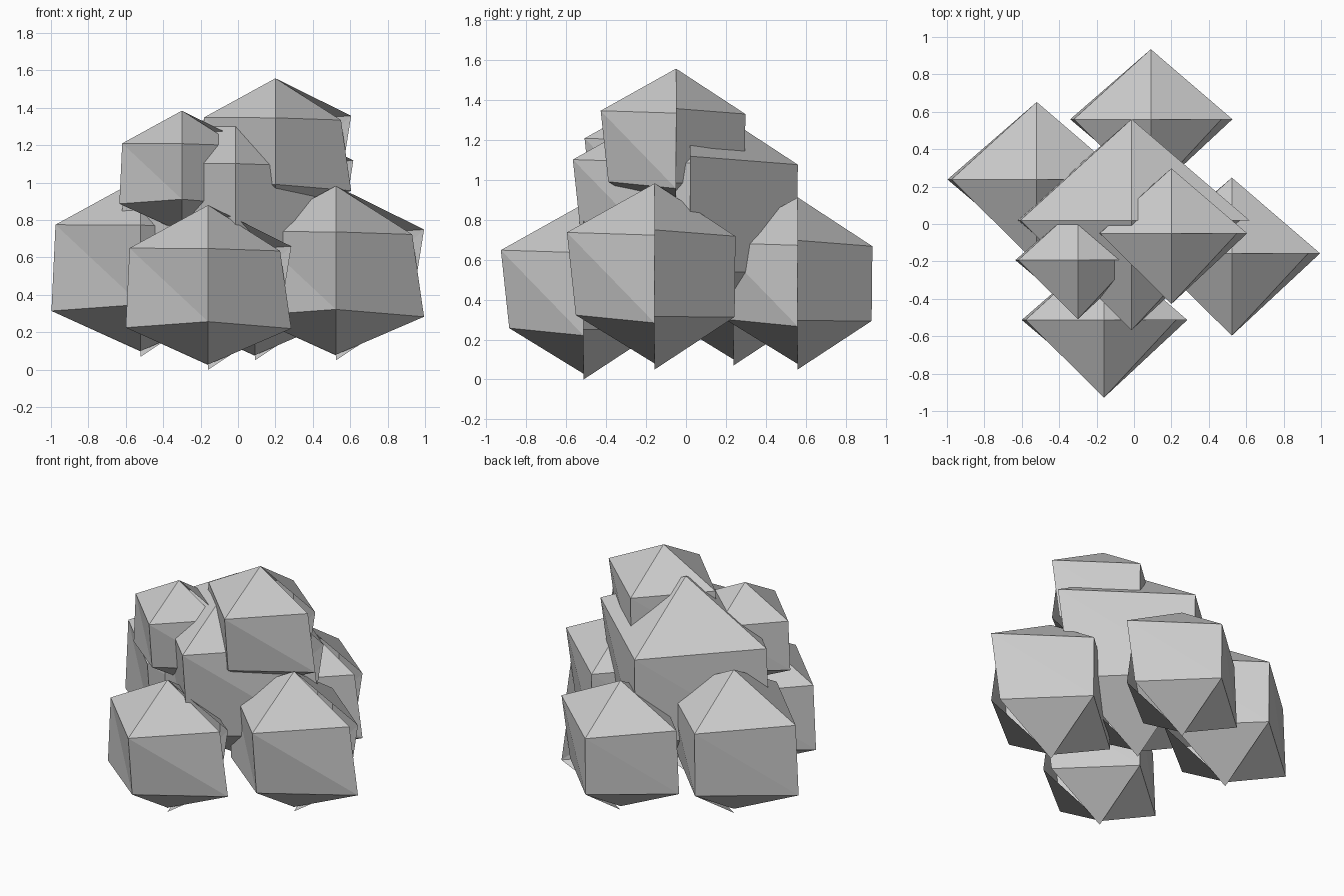
import bpy, bmesh

if "Cube" in bpy.data.objects:
    bpy.data.objects.remove(bpy.data.objects["Cube"])

# One flat colour
grey = bpy.data.materials.new("light grey")
grey.diffuse_color = (0.6, 0.6, 0.6, 1)
grey.use_nodes = True
grey.node_tree.nodes["Principled BSDF"].inputs["Base Color"].default_value = grey.diffuse_color

# Lobe profile: columns run right -> back -> left -> front -> right.
# The first and last columns share the right side but do not meet (open seam).
upper = [(.445, 0, .66), (0, .382, .63), (-.42, 0, .65), (0, -.415, .648), (.385, 0, .635)]
lower = [(.38, 0, .25), (0, .378, .248), (-.44, 0, .225), (0, -.373, .257), (.445, 0, .22)]
TOP = (0, 0, .88)
BOTTOM = [.0, .025, .028, .028]   # the bottom tip differs slightly by side


def lobe_mesh():
    """Four-sided faceted lobe: cap, waist and pointed underside."""
    bm = bmesh.new()
    top = bm.verts.new(TOP)
    up = [bm.verts.new(p) for p in upper]
    low = [bm.verts.new(p) for p in lower]
    for i, z in enumerate(BOTTOM):
        tip = bm.verts.new((0, 0, z))
        bm.faces.new((top, up[i], up[i + 1]))
        bm.faces.new((up[i], low[i + 1], up[i + 1]))
        bm.faces.new((up[i], low[i], low[i + 1]))
        bm.faces.new((low[i], tip, low[i + 1]))
    mesh = bpy.data.meshes.new("lobe")
    bm.to_mesh(mesh)
    bm.free()
    mesh.materials.append(grey)
    return mesh


# Cluster of lobes: name, base position, scale
mesh = lobe_mesh()
for name, loc, s in [
    ("front_lobe", (-.16, -.513, 0), 1.0),
    ("right_lobe", (.523, -.157, .05), 1.06),
    ("back_lobe", (.09, .56, .05), .98),
    ("left_lobe", (-.52, .238, .07), 1.085),
    ("centre_lobe", (-.013, .02, .185), 1.415),
    ("top_lobe", (.2, -.05, .757), .91),
    ("upper_left_lobe", (-.3, -.193, .716), .76),
]:
    ob = bpy.data.objects.new(name, mesh)
    ob.location = loc
    ob.scale = (s, s, s)
    bpy.context.collection.objects.link(ob)
